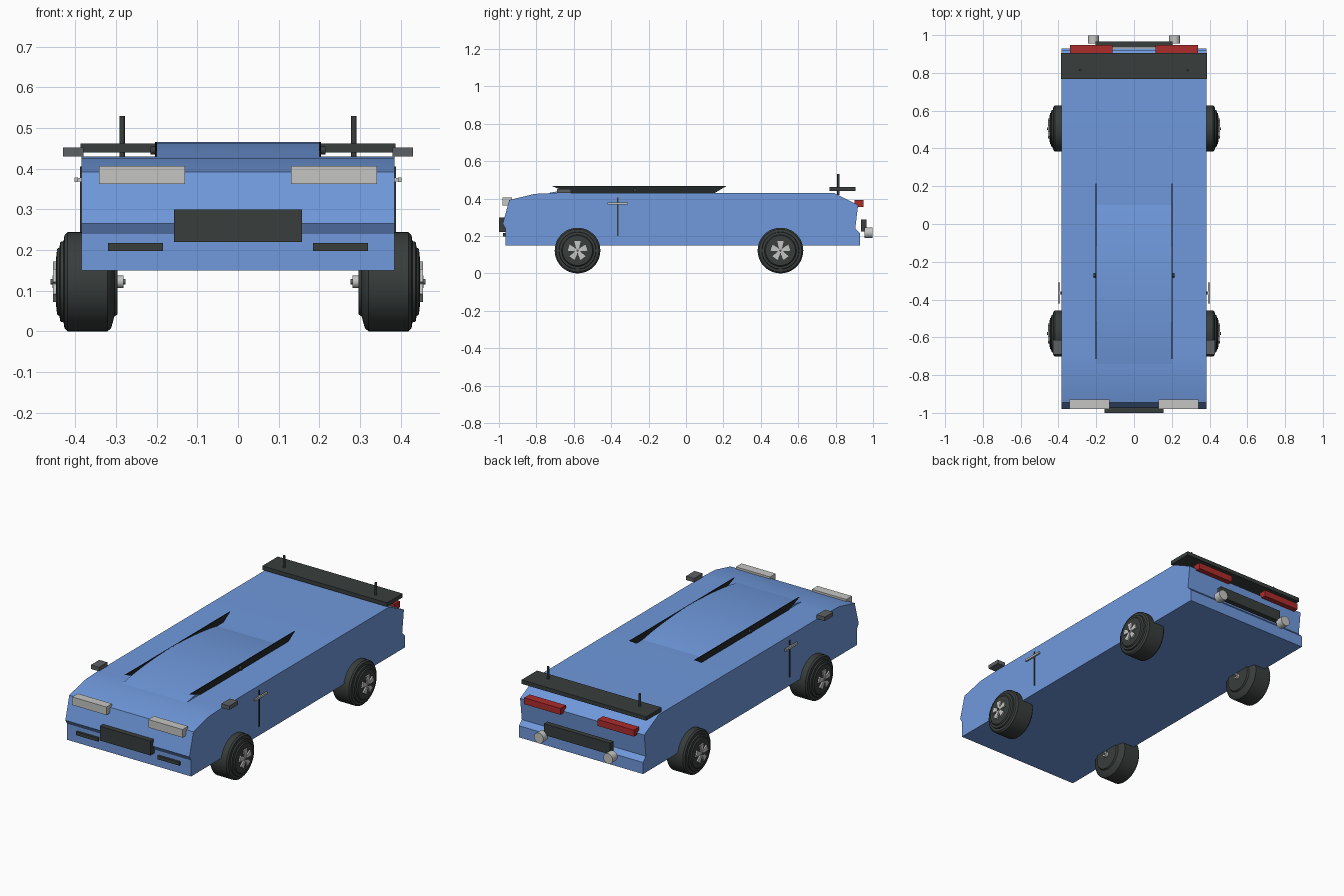
import bpy, bmesh, math
from mathutils import Matrix

if "Cube" in bpy.data.objects:
    bpy.data.objects.remove(bpy.data.objects["Cube"])


def material(name, r, g, b):
    m = bpy.data.materials.new(name)
    m.diffuse_color = (r, g, b, 1)
    m.use_nodes = True
    m.node_tree.nodes["Principled BSDF"].inputs["Base Color"].default_value = m.diffuse_color
    return m


BLUE = material("blue paint", 0.16, 0.32, 0.72)
BLACK = material("charcoal", 0.04, 0.048, 0.046)
GLASS = material("dark glass", 0.017, 0.02, 0.022)
GREY = material("mid grey", 0.11, 0.12, 0.125)
LIGHT = material("light grey", 0.56, 0.56, 0.55)
RED = material("red lamp", 0.42, 0.025, 0.025)


def finish(name, bm, mats, smooth=None):
    bmesh.ops.recalc_face_normals(bm, faces=bm.faces)
    me = bpy.data.meshes.new(name)
    bm.to_mesh(me)
    bm.free()
    ob = bpy.data.objects.new(name, me)
    bpy.context.collection.objects.link(ob)
    for m in mats:
        me.materials.append(m)
    if smooth:
        bpy.ops.object.select_all(action='DESELECT')
        ob.select_set(True)
        bpy.context.view_layer.objects.active = ob
        bpy.ops.object.shade_smooth_by_angle(angle=math.radians(smooth))
    return ob


def box(name, x, y, z, mat):
    """Box given by its (min, max) range on each axis."""
    bm = bmesh.new()
    bmesh.ops.create_cube(bm, size=1)
    for v in bm.verts:
        for i, (lo, hi) in enumerate((x, y, z)):
            v.co[i] = lo if v.co[i] < 0 else hi
    return finish(name, bm, [mat])


def box_pair(name, x, y, z, mat):
    box(name + "_right", x, y, z, mat)
    box(name + "_left", (-x[1], -x[0]), y, z, mat)


def extrude_x(name, profile, x0, x1, mat, smooth=None):
    """Extrude a (y, z) outline along x."""
    bm = bmesh.new()
    face = bm.faces.new([bm.verts.new((x0, y, z)) for y, z in profile])
    ext = bmesh.ops.extrude_face_region(bm, geom=[face])["geom"]
    verts = [g for g in ext if isinstance(g, bmesh.types.BMVert)]
    bmesh.ops.translate(bm, verts=verts, vec=(x1 - x0, 0, 0))
    return finish(name, bm, [mat], smooth)


def cylinder(name, radius, depth, loc, axis, mat, segs=24):
    bm = bmesh.new()
    bmesh.ops.create_cone(bm, cap_ends=True, segments=segs, radius1=radius,
                          radius2=radius, depth=depth)
    rot = {'x': Matrix.Rotation(math.pi / 2, 4, 'Y'),
           'y': Matrix.Rotation(math.pi / 2, 4, 'X'), 'z': Matrix()}[axis]
    bmesh.ops.transform(bm, matrix=Matrix.Translation(loc) @ rot, verts=bm.verts)
    return finish(name, bm, [mat], 40)


def lathe_x(name, profile, loc, side, mat, segs=48):
    """Spin a (x, radius) outline round the x axis."""
    bm = bmesh.new()
    rings = []
    for i in range(segs):
        a = math.tau * i / segs
        rings.append([bm.verts.new((loc[0] + side * x, loc[1] + r * math.cos(a),
                                    loc[2] + r * math.sin(a))) for x, r in profile])
    n = len(profile)
    for i in range(segs):
        a, b = rings[i], rings[(i + 1) % segs]
        for j in range(n - 1):
            bm.faces.new((a[j], a[j + 1], b[j + 1], b[j]))
    bm.faces.new([r[0] for r in rings])
    bm.faces.new([r[-1] for r in rings])
    return finish(name, bm, [mat], 35)


# Body shell
extrude_x("body", [(-0.965, 0.15), (-0.965, 0.24), (-0.98, 0.265), (-0.945, 0.392),
                   (-0.81, 0.425), (-0.70, 0.43), (0.79, 0.43), (0.92, 0.365),
                   (0.905, 0.24), (0.93, 0.215), (0.93, 0.15)],
          -0.385, 0.385, BLUE, 20)

# Low roof hump between the side windows
hump = [(-0.74 + 0.845 * t / 12, 0.429 + 0.037 * math.sin(math.pi * t / 12) ** 0.8)
        for t in range(13)]
extrude_x("roof", hump, -0.2, 0.2, BLUE, 20)

# Side windows and their small knobs
for s, tag in ((1, "right"), (-1, "left")):
    extrude_x("side_window_" + tag, [(-0.62, 0.428), (0.15, 0.428), (0.215, 0.466), (-0.715, 0.466)],
              s * 0.199, s * 0.204, GLASS)
    cylinder("window_knob_" + tag, 0.01, 0.014, (s * 0.208, -0.272, 0.445), 'x', BLACK, 12)

# Rear spoiler with two posts
box("spoiler", (-0.387, 0.387), (0.768, 0.905), (0.44, 0.462), BLACK)
for s, tag in ((1, "right"), (-1, "left")):
    cylinder("spoiler_post_" + tag, 0.0065, 0.11, (s * 0.285, 0.815, 0.475), 'z', BLACK, 16)

# Mirrors, door seams and door handles
box_pair("mirror", (0.38, 0.43), (-0.69, -0.615), (0.43, 0.452), GREY)
box_pair("door_seam", (0.38, 0.389), (-0.37, -0.361), (0.2, 0.405), BLACK)
box_pair("door_handle", (0.393, 0.402), (-0.42, -0.31), (0.367, 0.378), LIGHT)
box_pair("handle_mount", (0.38, 0.395), (-0.372, -0.358), (0.368, 0.377), LIGHT)

# Front lamps, grille and fog lamps
box_pair("headlamp", (0.13, 0.342), (-0.98, -0.93), (0.362, 0.407), LIGHT)
box("grille", (-0.157, 0.157), (-1.0, -0.96), (0.22, 0.3), BLACK)
box_pair("fog_lamp", (0.185, 0.32), (-0.978, -0.95), (0.198, 0.217), BLACK)

# Tail lamps, rear bumper bar and exhausts
box_pair("tail_lamp", (0.115, 0.34), (0.9, 0.948), (0.355, 0.391), RED)
box("rear_bumper", (-0.205, 0.205), (0.935, 0.965), (0.225, 0.288), BLACK)
for s, tag in ((1, "right"), (-1, "left")):
    cylinder("exhaust_" + tag, 0.029, 0.043, (s * 0.215, 0.9765, 0.217), 'y', LIGHT)

# Wheels: tyre, raised rim disc, five-armed hub star and cap
tyre = [(-0.073, 0.08), (-0.065, 0.085), (-0.057, 0.114), (-0.048, 0.122), (0.05, 0.122),
        (0.058, 0.114), (0.06, 0.1), (0.068, 0.098), (0.07, 0.085), (0.076, 0.08), (0.078, 0.062)]
for s, tag in ((1, "right"), (-1, "left")):
    for y, end in ((-0.58, "front"), (0.505, "rear")):
        c = (s * 0.369, y, 0.122)
        lathe_x(f"tyre_{end}_{tag}", tyre, c, s, BLACK)
        bm = bmesh.new()
        for k in range(5):
            rot = Matrix.Rotation(math.tau * k / 5, 4, 'X')
            arm = bmesh.ops.create_cube(bm, size=1)["verts"]
            for v in arm:
                wide = 0.017 if v.co.z > 0 else 0.008
                v.co = (v.co.x * 0.012, math.copysign(wide, v.co.y),
                        0.05 if v.co.z > 0 else 0.012)
            bmesh.ops.transform(bm, verts=arm,
                                matrix=Matrix.Translation((s * 0.449, y, 0.122)) @ rot)
        finish(f"hub_star_{end}_{tag}", bm, [LIGHT])
        cylinder(f"hub_cap_{end}_{tag}", 0.015, 0.175, c, 'x', LIGHT, 20)
        cylinder(f"hub_bolt_{end}_{tag}", 0.007, 0.184, c, 'x', GREY, 12)
